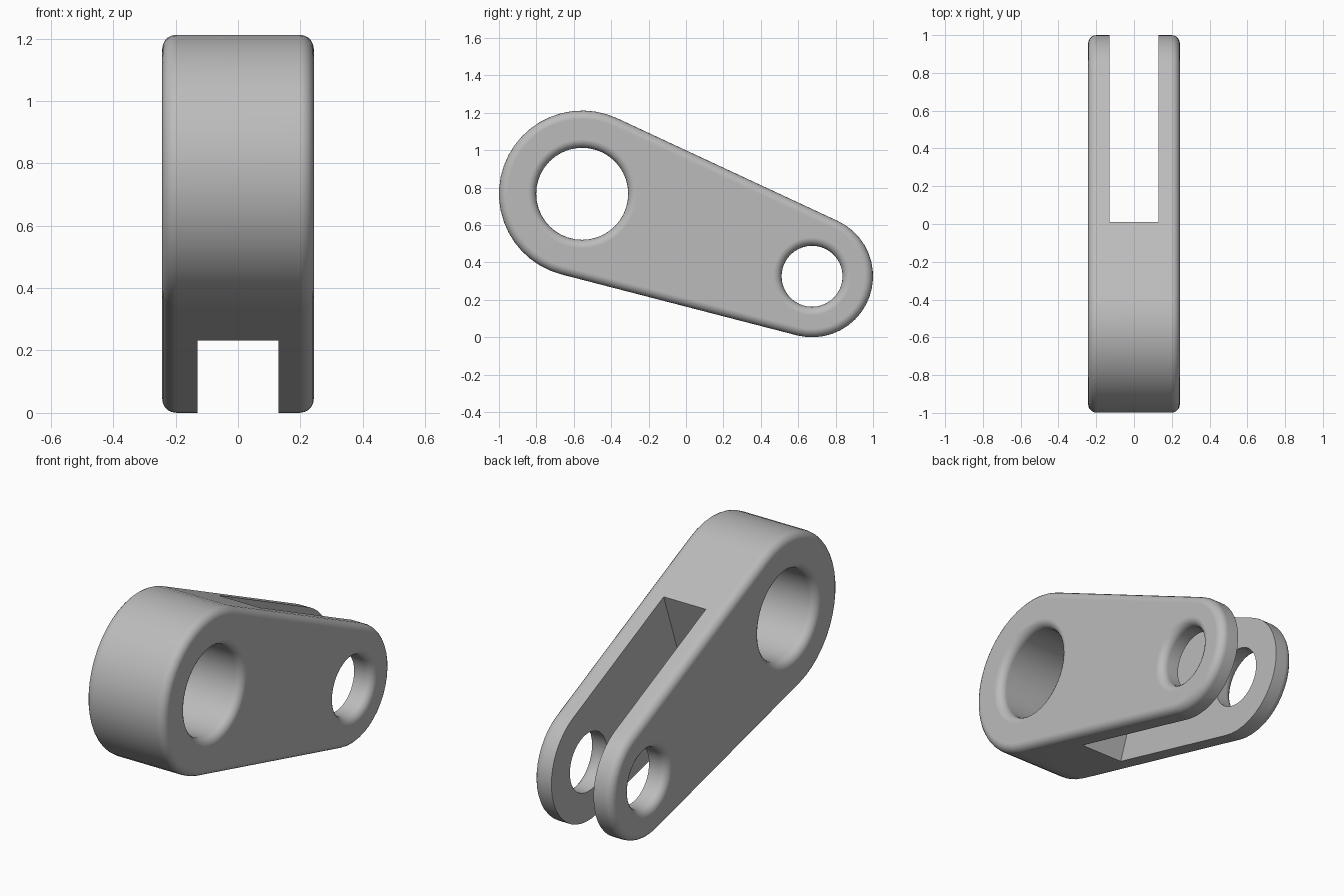
import bpy
import bmesh
from math import sin, cos, pi, atan2, asin, hypot
from mathutils import Matrix, Vector

cube = bpy.data.objects.get("Cube")
if cube:
    bpy.data.objects.remove(cube, do_unlink=True)

HALF = 0.243        # half thickness of the arm
FILLET = 0.045
STEPS = 5           # fillet segments
BIG = (-0.555, 0.767, 0.445)     # y, z, radius of each rounded end
SMALL = (0.674, 0.326, 0.326)
BIG_HOLE, SMALL_HOLE = 0.246, 0.163

dy, dz = SMALL[0] - BIG[0], SMALL[1] - BIG[1]
axis_angle = atan2(dz, dy)
spread = pi / 2 - asin((BIG[2] - SMALL[2]) / hypot(dy, dz))

steel = bpy.data.materials.new("grey steel")
steel.use_nodes = True
GREY = (0.5, 0.5, 0.5, 1)
steel.diffuse_color = GREY
steel.node_tree.nodes["Principled BSDF"].inputs["Base Color"].default_value = GREY


def arc(end, radius, start, stop, count):
    return [(end[0] + radius * cos(start + (stop - start) * i / count),
             end[1] + radius * sin(start + (stop - start) * i / count))
            for i in range(count + 1)]


def arm_outline(offset):
    """Two rounded ends joined by tangent lines."""
    a, s = axis_angle, spread
    return (arc(SMALL, SMALL[2] + offset, a - s, a + s, 20)
            + arc(BIG, BIG[2] + offset, a + s, a + 2 * pi - s, 24))


def hole_outline(end, radius):
    return lambda offset: arc(end, radius + offset, 0, 2 * pi, 40)[:-1]


def loft(name, outline, profile):
    """Stack offset outlines along x and cap both ends."""
    bm = bmesh.new()
    rings = [[bm.verts.new((x, y, z)) for y, z in outline(off)] for x, off in profile]
    for r, s in zip(rings, rings[1:]):
        for i in range(len(r)):
            j = (i + 1) % len(r)
            bm.faces.new((r[i], r[j], s[j], s[i]))
    bm.faces.new(rings[0])
    bm.faces.new(rings[-1])
    return finish(name, bm)


def finish(name, bm):
    bmesh.ops.recalc_face_normals(bm, faces=bm.faces)
    mesh = bpy.data.meshes.new(name)
    bm.to_mesh(mesh)
    bm.free()
    mesh.materials.append(steel)
    obj = bpy.data.objects.new(name, mesh)
    bpy.context.collection.objects.link(obj)
    return obj


# Quarter-round edge profile, mirrored to both sides
quarter = [(HALF - FILLET + FILLET * sin(t), FILLET * (1 - cos(t)))
           for t in (i * pi / 2 / STEPS for i in range(STEPS + 1))]


def both_sides(half):
    return [(-x, o) for x, o in reversed(half)] + half


# Arm body with rounded rim
arm = loft("clevis_arm", arm_outline, both_sides([(x, -o) for x, o in quarter]))

# Flared cutters for the two pin holes
flare = both_sides(quarter + [(HALF + 0.1, FILLET)])
cutters = [loft("big_hole_cutter", hole_outline(BIG, BIG_HOLE), flare),
           loft("small_hole_cutter", hole_outline(SMALL, SMALL_HOLE), flare)]

# Fork slot, square to the arm's axis
SLOT_START, SLOT_LENGTH = 0.456, 1.6
bm = bmesh.new()
bmesh.ops.create_cube(bm, size=1, matrix=(
    Matrix.Translation(Vector((0, BIG[0], BIG[1])))
    @ Matrix.Rotation(axis_angle, 4, 'X')
    @ Matrix.Translation(Vector((0, SLOT_START + SLOT_LENGTH / 2, 0)))
    @ Matrix.Diagonal((0.26, SLOT_LENGTH, 2, 1))))
cutters.append(finish("slot_cutter", bm))

bpy.ops.object.select_all(action='DESELECT')
bpy.context.view_layer.objects.active = arm
arm.select_set(True)
for cutter in cutters:
    cutter.hide_render = True
    mod = arm.modifiers.new(cutter.name, 'BOOLEAN')
    mod.operation = 'DIFFERENCE'
    mod.solver = 'EXACT'
    mod.object = cutter
    bpy.ops.object.modifier_apply(modifier=mod.name)
for cutter in cutters:
    bpy.data.objects.remove(cutter, do_unlink=True)

# Smooth curves with crisp slot edges and flat cheeks
bpy.ops.object.shade_smooth_by_angle(angle=pi / 6)
weighted = arm.modifiers.new("flat_cheeks", 'WEIGHTED_NORMAL')
weighted.keep_sharp = True
